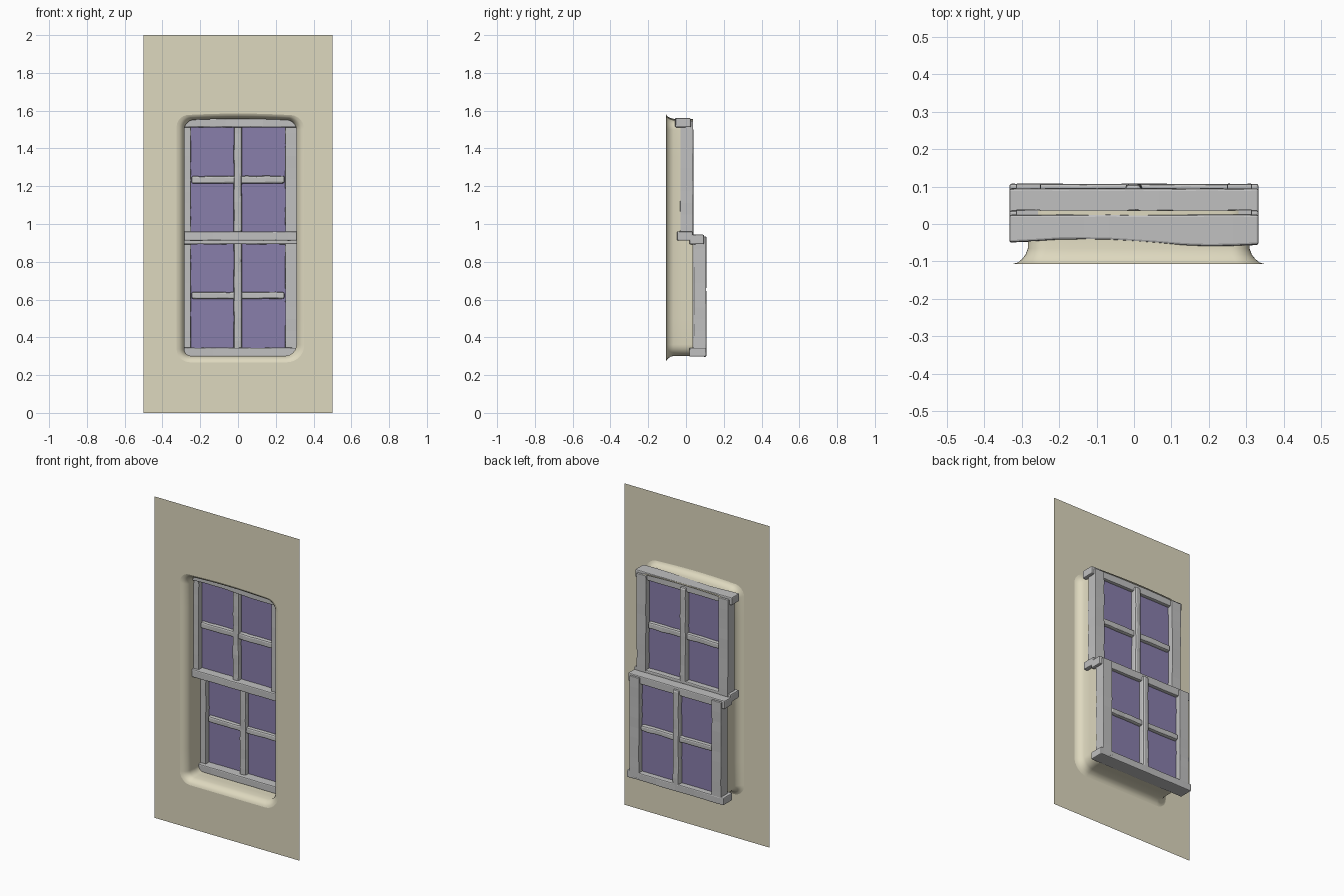
import bpy, bmesh, math, random

random.seed(4)
if "Cube" in bpy.data.objects:
    bpy.data.objects.remove(bpy.data.objects["Cube"], do_unlink=True)


def material(name, rgb):
    m = bpy.data.materials.new(name)
    m.use_nodes = True
    m.diffuse_color = (*rgb, 1)
    m.node_tree.nodes["Principled BSDF"].inputs["Base Color"].default_value = (*rgb, 1)
    return m


PLASTER = material("cream_plaster", (0.73, 0.69, 0.52))
WOOD = material("grey_paint", (0.53, 0.53, 0.53))
GLASS = material("purple_glass", (0.25, 0.21, 0.41))


def finish(bm, name, mat):
    mesh = bpy.data.meshes.new(name)
    bm.to_mesh(mesh)
    bm.free()
    mesh.materials.append(mat)
    ob = bpy.data.objects.new(name, mesh)
    bpy.context.collection.objects.link(ob)
    return ob


def beam(name, x, y, z, wobble=0.002, bevel=0.006, wave=0.0):
    """Bevelled bar between the given ranges, slightly uneven along its length."""
    lo, hi = (x[0], y[0], z[0]), (x[1], y[1], z[1])
    axis = max(range(3), key=lambda i: hi[i] - lo[i])
    u, v = [i for i in range(3) if i != axis]
    steps = 10
    bm = bmesh.new()
    rings = []
    for s in range(steps + 1):
        t = s / steps
        ring = []
        for a, b in ((0, 0), (1, 0), (1, 1), (0, 1)):
            p = [0, 0, 0]
            p[axis] = lo[axis] + (hi[axis] - lo[axis]) * t
            p[u] = (hi if a else lo)[u] + random.uniform(-wobble, wobble)
            p[v] = (hi if b else lo)[v] + random.uniform(-wobble, wobble)
            # a slow wave along the front edge
            if p[1] < sum(y) / 2:
                p[1] += wave * math.sin(t * math.tau * 0.9)
            ring.append(bm.verts.new(p))
        rings.append(ring)
    for r, q in zip(rings, rings[1:]):
        for i in range(4):
            bm.faces.new((r[i], r[(i + 1) % 4], q[(i + 1) % 4], q[i]))
    bm.faces.new(rings[0][::-1])
    bm.faces.new(rings[-1])
    bmesh.ops.recalc_face_normals(bm, faces=bm.faces)
    ob = finish(bm, name, WOOD)
    mod = ob.modifiers.new("soft_edges", "BEVEL")
    mod.width, mod.segments, mod.limit_method = bevel, 2, "ANGLE"
    return ob


def pane(name, y, z):
    bm = bmesh.new()
    bm.faces.new([bm.verts.new(p) for p in
                  ((-.27, y, z[0]), (.27, y, z[0]), (.27, y, z[1]), (-.27, y, z[1]))])
    return finish(bm, name, GLASS)


def opening(left, right, bottom, top, radii, arch):
    """Rounded outline, counterclockwise from the lower right corner."""
    corners = ((right, bottom, -1, 1, -90), (right, top, -1, -1, 0),
               (left, top, 1, -1, 90), (left, bottom, 1, 1, 180))
    pts = []
    for (cx, cz, sx, sz, start), r in zip(corners, radii):
        for k in range(9):
            a = math.radians(start + k * 90 / 8)
            pts.append((cx + sx * r + r * math.cos(a), cz + sz * r + r * math.sin(a)))
    # straight runs get extra points so the edges can bow gently
    out = []
    for i, p in enumerate(pts):
        q = pts[(i + 1) % len(pts)]
        n = 8 if i % 9 == 8 else 1
        out += [(p[0] + (q[0] - p[0]) * k / n, p[1] + (q[1] - p[1]) * k / n) for k in range(n)]
    mid = (top + bottom) / 2
    return [(px, pz + (arch * math.cos(px * 5) if pz > mid else 0)) for px, pz in out]


# Wall sheet with a plastered reveal flaring out of the opening
WALL_Y = -0.107
outer = opening(-.325, .35, .268, 1.575, (.09, .07, .06, .07), .010)
inner = opening(-.284, .309, .302, 1.548, (.06, .05, .05, .035), .009)
profile = ((0, WALL_Y), (.35, -.103), (.62, -.094), (.85, -.082), (1, -.066), (1, -.02), (1, .036))
bm = bmesh.new()
loops = [[bm.verts.new((a[0] + (b[0] - a[0]) * t, y, a[1] + (b[1] - a[1]) * t))
          for a, b in zip(outer, inner)] for t, y in profile]
n = len(outer)
for r, q in zip(loops, loops[1:]):
    for i in range(n):
        j = (i + 1) % n
        bm.faces.new((r[i], r[j], q[j], q[i])).smooth = True
rim = [bm.edges.get((loops[0][i], loops[0][(i + 1) % n])) for i in range(n)]
box = [bm.verts.new((x, WALL_Y, z)) for x, z in ((-.5, 0), (.5, 0), (.5, 2), (-.5, 2))]
border = [bm.edges.new((box[i], box[(i + 1) % 4])) for i in range(4)]
bmesh.ops.triangle_fill(bm, edges=rim + border, use_beauty=True, normal=(0, -1, 0))
bmesh.ops.recalc_face_normals(bm, faces=bm.faces)
bm.faces.ensure_lookup_table()
flat = [f for f in bm.faces if all(abs(v.co.y - WALL_Y) < 1e-5 for v in f.verts)]
if flat[0].normal.y > 0:
    bmesh.ops.reverse_faces(bm, faces=bm.faces)
finish(bm, "wall", PLASTER)


def sash(name, y, z, top_y, bottom_y, cross_z, top_z, bottom_z, wave):
    """One window sash: two rails, two stiles, a cross of glazing bars and glass."""
    mid = sum(y) / 2
    beam(name + "_top_rail", (-.333, .333), top_y, top_z, .001, wave=wave)
    beam(name + "_bottom_rail", (-.333, .333), bottom_y, bottom_z, .001)
    for side, x in (("right", (-.315, -.25)), ("left", (.25, .315))):
        beam(f"{name}_{side}_stile", x, y, z, .001, .003)
    beam(name + "_vertical_bar", (-.023, .021), (mid - .03, mid + .034),
         (z[0] + .01, z[1] - .005), .002, .012)
    beam(name + "_cross_bar", (-.246, .246), (mid - .022, mid + .022), cross_z, .002, .009)
    pane(name + "_glass", mid, (z[0] + .01, z[1] - .01))


sash("upper_sash", (-.03, .038), (.925, 1.545), (-.05, .025), (-.048, .036),
     (1.215, 1.254), (1.512, 1.56), (.912, .96), .009)
sash("lower_sash", (.040, .107), (.31, .933), (.018, .095), (.018, .107),
     (.604, .64), (.893, .943), (.298, .345), 0)
